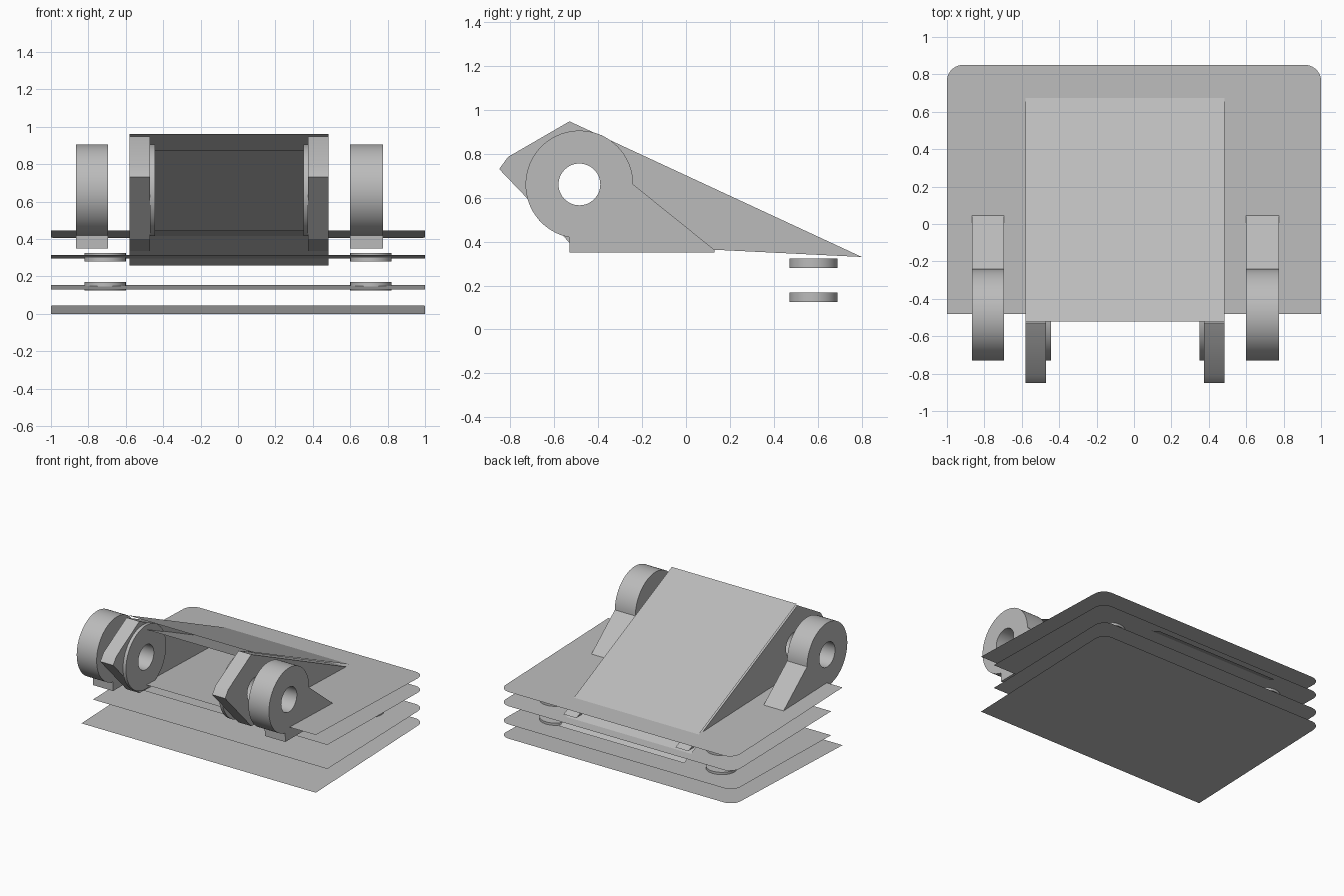
import bpy, bmesh
from math import cos, sin, pi, radians
from mathutils import Matrix

old = bpy.data.objects.get("Cube")
if old:
    bpy.data.objects.remove(old)

grey = bpy.data.materials.new("light grey")
grey.use_nodes = True
GREY = (0.5, 0.5, 0.5, 1)
grey.diffuse_color = GREY
grey.node_tree.nodes["Principled BSDF"].inputs["Base Color"].default_value = GREY

PIVOT = (-0.485, 0.66)      # hinge axis in (y, z)
RING, BORE = 0.245, 0.095


def arc(c, r, a0, a1, n):
    """Points on an arc, angles in degrees."""
    angles = [radians(a0 + (a1 - a0) * i / n) for i in range(n + 1)]
    return [(c[0] + r * cos(a), c[1] + r * sin(a)) for a in angles]


def add_mesh(name, bm, smooth=True):
    mesh = bpy.data.meshes.new(name)
    bm.to_mesh(mesh)
    bm.free()
    mesh.materials.clear()
    mesh.materials.append(grey)
    ob = bpy.data.objects.new(name, mesh)
    bpy.context.collection.objects.link(ob)
    if smooth:
        bpy.ops.object.select_all(action='DESELECT')
        bpy.context.view_layer.objects.active = ob
        ob.select_set(True)
        bpy.ops.object.shade_smooth_by_angle(angle=radians(30))
    return ob


def slab(name, outline, x0, x1):
    """Extrude a (y, z) outline along x, with the hinge bore cut out."""
    curve = bpy.data.curves.new(name, 'CURVE')
    curve.dimensions = '2D'
    curve.fill_mode = 'BOTH'
    curve.extrude = (x1 - x0) / 2
    for pts in (outline, arc(PIVOT, BORE, 0, 352.5, 47)):
        sp = curve.splines.new('POLY')
        sp.points.add(len(pts) - 1)
        for p, (y, z) in zip(sp.points, pts):
            p.co = (y, z, 0, 1)
        sp.use_cyclic_u = True
    tmp = bpy.data.objects.new(name + "_curve", curve)
    bpy.context.collection.objects.link(tmp)
    dg = bpy.context.evaluated_depsgraph_get()
    mesh = bpy.data.meshes.new_from_object(tmp.evaluated_get(dg))
    bm = bmesh.new()
    bm.from_mesh(mesh)
    bpy.data.objects.remove(tmp)
    # local x, y, z become world y, z, x
    turn = Matrix(((0, 0, 1, (x0 + x1) / 2), (1, 0, 0, 0), (0, 1, 0, 0), (0, 0, 0, 1)))
    bm.transform(turn)
    bmesh.ops.remove_doubles(bm, verts=bm.verts, dist=0.0001)
    bmesh.ops.recalc_face_normals(bm, faces=bm.faces)
    return add_mesh(name, bm)


def sheet(name, x0, x1, front, back, r=0):
    """Single-face tilted sheet from front (y, z) to back (y, z)."""
    (y0, z0), (y1, z1) = front, back
    pts = [(x0, y0), (x1, y0)]
    if r:
        pts += arc((x1 - r, y1 - r), r, 0, 90, 10) + arc((x0 + r, y1 - r), r, 90, 180, 10)
    else:
        pts += [(x1, y1), (x0, y1)]
    bm = bmesh.new()
    bm.faces.new([bm.verts.new((x, y, z0 + (z1 - z0) * (y - y0) / (y1 - y0))) for x, y in pts])
    return add_mesh(name, bm, smooth=False)


# Stack of four thin sheets with rounded back corners
levels = [(-0.48, 0, 0.045), (-0.34, 0.13, 0.155), (-0.34, 0.315, 0.295), (-0.48, 0.445, 0.405)]
for i, (y, zf, zb) in enumerate(levels):
    sheet(f"stack_sheet_{i + 1}", -1, 1, (y, zf), (0.85, zb), 0.085)

# Spacer discs between the sheets
for side, x in (("left", 0.71), ("right", -0.71)):
    for level, z in (("lower", 0.147), ("upper", 0.302)):
        bm = bmesh.new()
        bmesh.ops.create_cone(bm, cap_ends=True, segments=48, radius1=0.11, radius2=0.11,
                              depth=0.044, matrix=Matrix.Translation((x, 0.58, z)))
        add_mesh(f"{level}_spacer_{side}", bm)

# Outer hinge brackets, standing on a foot
bracket = arc(PIVOT, RING, 0, 259, 52) + [(-0.53, 0.35), (0.13, 0.35), (0.13, 0.362)]
slab("outer_bracket_left", bracket, 0.6, 0.775)
slab("outer_bracket_right", bracket, -0.865, -0.695)

# Lever arms with a round boss on the inner face
arm = [(-0.53, 0.947), (-0.81, 0.785), (-0.85, 0.73), (-0.53, 0.395), (0.8, 0.33)]
boss = arc(PIVOT, RING, 0, 354, 59)
slab("lever_arm_left", arm, 0.375, 0.485)
slab("lever_arm_right", arm, -0.58, -0.47)
slab("boss_left", boss, 0.35, 0.375)
slab("boss_right", boss, -0.47, -0.445)

# Sloping lever cover and the inner sheet below it
sheet("lever_cover", -0.58, 0.485, (-0.52, 0.962), (0.7, 0.398))
sheet("lever_inner_sheet", -0.58, 0.485, (-0.48, 0.872), (0.85, 0.257))
